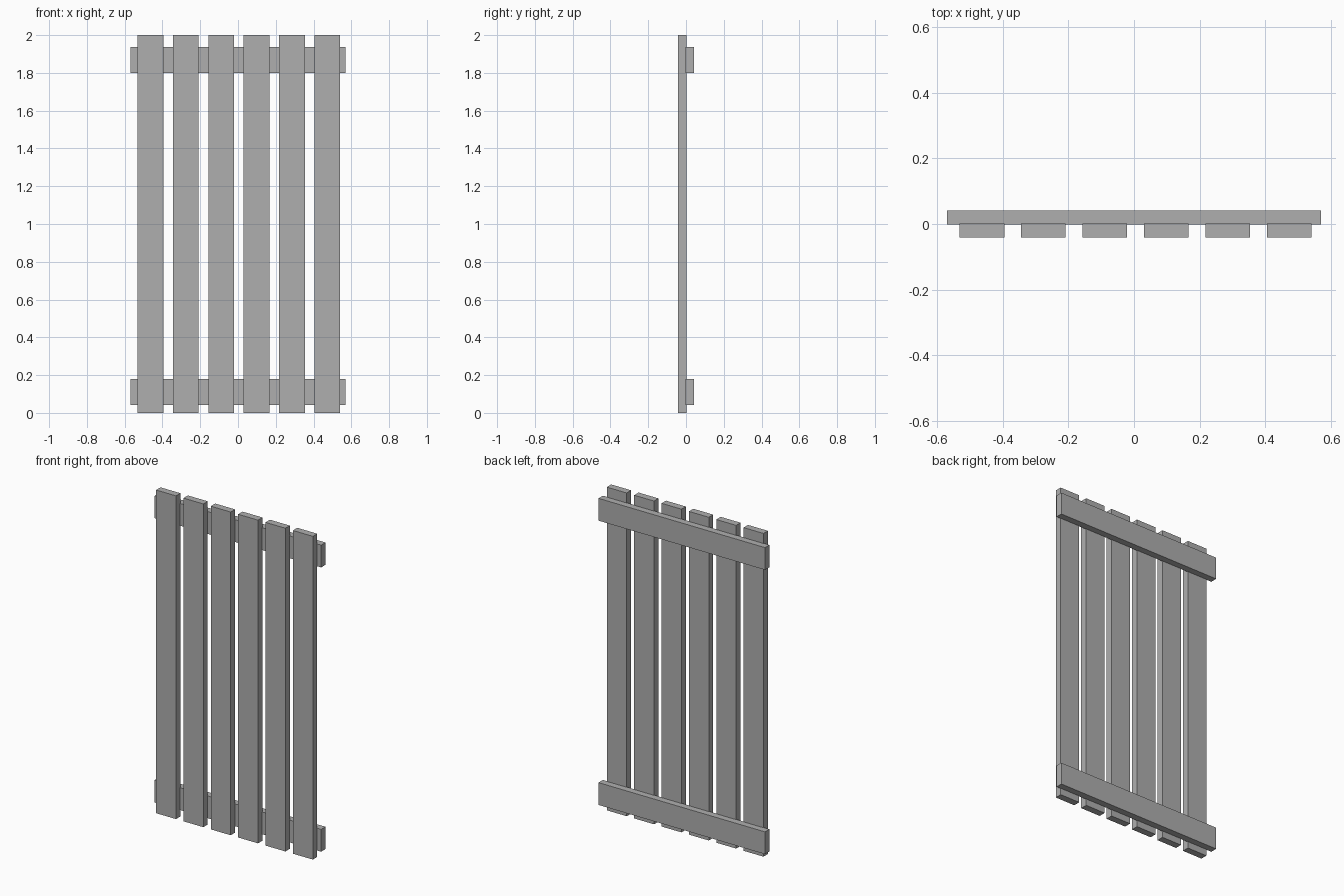
import bpy

if "Cube" in bpy.data.objects:
    bpy.data.objects.remove(bpy.data.objects["Cube"])

# Dark grey for all boards
grey = bpy.data.materials.new("dark_grey")
grey.diffuse_color = (0.43, 0.43, 0.43, 1)
grey.use_nodes = True
grey.node_tree.nodes["Principled BSDF"].inputs["Base Color"].default_value = grey.diffuse_color


def board(name, x0, x1, y0, y1, z0, z1):
    """Axis-aligned wooden board given by its extents."""
    bpy.ops.mesh.primitive_cube_add(size=1)
    ob = bpy.context.object
    ob.name = name
    ob.location = ((x0 + x1) / 2, (y0 + y1) / 2, (z0 + z1) / 2)
    ob.scale = (x1 - x0, y1 - y0, z1 - z0)
    bpy.ops.object.transform_apply(location=True, rotation=False, scale=True)
    ob.data.materials.append(grey)
    return ob


# Six upright slats on the front
SLAT_W, PITCH, FIRST_X = 0.136, 0.1873, -0.4635
for i in range(6):
    x = FIRST_X + i * PITCH
    board(f"slat_{i + 1}", x - SLAT_W / 2, x + SLAT_W / 2, -0.0415, 0.0015, 0, 2)

# Two cross rails on the back
for name, z in (("bottom_rail", 0.041), ("top_rail", 1.8)):
    board(name, -0.57, 0.57, -0.0015, 0.0415, z, z + 0.138)
